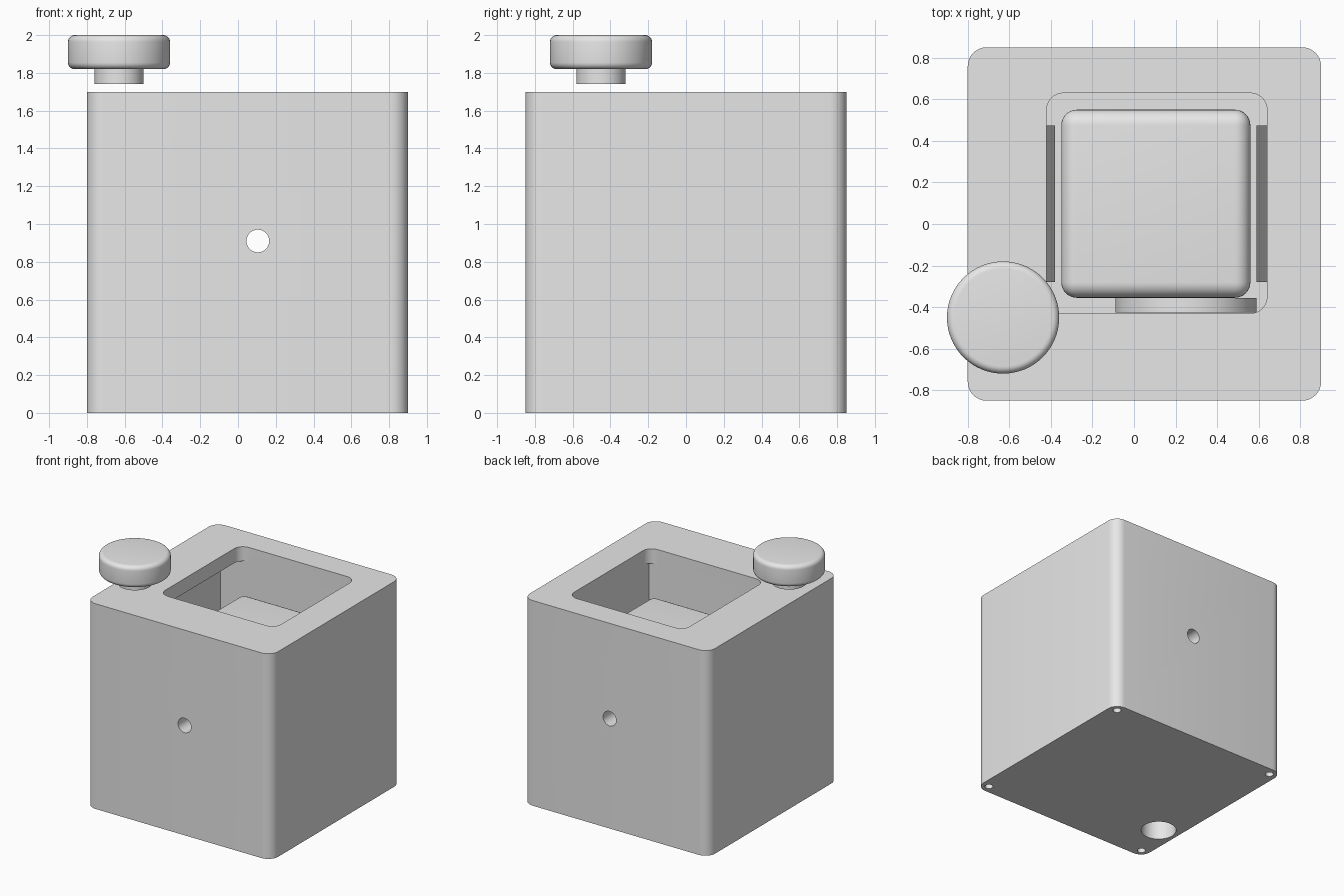
import bpy, bmesh, math
from mathutils import Matrix

old = bpy.data.objects.get("Cube")
if old:
    bpy.data.objects.remove(old, do_unlink=True)

grey = bpy.data.materials.new("plain grey")
grey.use_nodes = True
colour = (0.8, 0.8, 0.8, 1)
grey.diffuse_color = colour
grey.node_tree.nodes["Principled BSDF"].inputs["Base Color"].default_value = colour


def finish(name, bm):
    bmesh.ops.recalc_face_normals(bm, faces=bm.faces)
    mesh = bpy.data.meshes.new(name)
    bm.to_mesh(mesh)
    bm.free()
    mesh.materials.append(grey)
    ob = bpy.data.objects.new(name, mesh)
    bpy.context.collection.objects.link(ob)
    return ob


def block(name, low, high, radius=0, upright_only=True):
    """Box between two corners, with rounded upright edges or all edges."""
    bm = bmesh.new()
    bmesh.ops.create_cube(bm, size=1)
    for v in bm.verts:
        v.co = [l + (c + 0.5) * (h - l) for l, h, c in zip(low, high, v.co)]
    if radius:
        edges = [e for e in bm.edges if not upright_only
                 or abs(e.verts[0].co.z - e.verts[1].co.z) > 0.01]
        bmesh.ops.bevel(bm, geom=edges, offset=radius, segments=8, profile=0.5,
                        affect='EDGES')
    return finish(name, bm)


def rod(name, centre, radius, depth, along_y=False, bevel=0):
    bm = bmesh.new()
    bmesh.ops.create_cone(bm, cap_ends=True, segments=64, radius1=radius,
                          radius2=radius, depth=depth)
    if bevel:
        rims = [e for e in bm.edges if abs(e.verts[0].co.z - e.verts[1].co.z) < 1e-5]
        bmesh.ops.bevel(bm, geom=rims, offset=bevel, segments=6, profile=0.5,
                        affect='EDGES')
    if along_y:
        bm.transform(Matrix.Rotation(math.pi / 2, 4, 'X'))
    bm.transform(Matrix.Translation(centre))
    return finish(name, bm)


def prism(name, profile, y0, y1):
    """Extrude an x-z profile along y."""
    bm = bmesh.new()
    face = bm.faces.new([bm.verts.new((x, y0, z)) for x, z in profile])
    out = bmesh.ops.extrude_face_region(bm, geom=[face])
    for v in out["geom"]:
        if isinstance(v, bmesh.types.BMVert):
            v.co.y = y1
    return finish(name, bm)


def select(ob):
    bpy.ops.object.select_all(action='DESELECT')
    ob.select_set(True)
    bpy.context.view_layer.objects.active = ob


def cut(ob, cutter):
    cutter.hide_render = True
    mod = ob.modifiers.new("cut", 'BOOLEAN')
    mod.operation = 'DIFFERENCE'
    mod.solver = 'EXACT'
    mod.object = cutter
    select(ob)
    bpy.ops.object.modifier_apply(modifier=mod.name)
    bpy.data.objects.remove(cutter, do_unlink=True)


AXLE = (0.105, 0, 0.91)


def axle_hole():
    return rod("axle_cutter", AXLE, 0.06, 3, along_y=True)


# Outer housing: lipped opening over a wider chamber
housing = block("housing", (-0.8, -0.85, 0), (0.9, 0.85, 1.7), 0.09)
cut(housing, block("chamber_cutter", (-0.6, -0.43, 0.4), (0.64, 0.63, 1.58)))
cut(housing, block("opening_cutter", (-0.42, -0.43, 1.5), (0.64, 0.63, 1.8), 0.08))
cut(housing, axle_hole())

# Drain and corner screw holes underneath
cut(housing, rod("drain_cutter", (-0.63, -0.45, 0), 0.137, 0.6))
for x in (-0.73, 0.83):
    for y in (-0.78, 0.78):
        cut(housing, rod("screw_cutter", (x, y, 0), 0.032, 0.3))

# Rounded inner block on the axle line
inner = block("inner_block", (-0.35, -0.355, 0.455), (0.56, 0.55, 1.365), 0.075, False)
cut(inner, axle_hole())

# Sloped ribs beside the block
left_rib = prism("rib_right", [(-0.45, 0.4), (-0.45, 0.8), (-0.38, 0.65), (-0.38, 0.4)],
                 -0.28, 0.475)
right_rib = prism("rib_left", [(0.59, 0.4), (0.59, 0.8), (0.64, 0.68), (0.64, 0.4)],
                  -0.28, 0.475)

# Guide disc in front of the block
disc = rod("guide_disc", (0.25, -0.39, 0.86), 0.34, 0.07, along_y=True)
disc.scale = (1, 1, 1)
cut(disc, axle_hole())

# Plug with its stem
knob = rod("plug_cap", (-0.63, -0.45, 1.91), 0.27, 0.18, bevel=0.035)
stem = rod("plug_stem", (-0.63, -0.45, 1.785), 0.13, 0.09)

for ob in (housing, inner, disc, knob, stem):
    select(ob)
    bpy.ops.object.shade_smooth_by_angle(angle=math.radians(30))
